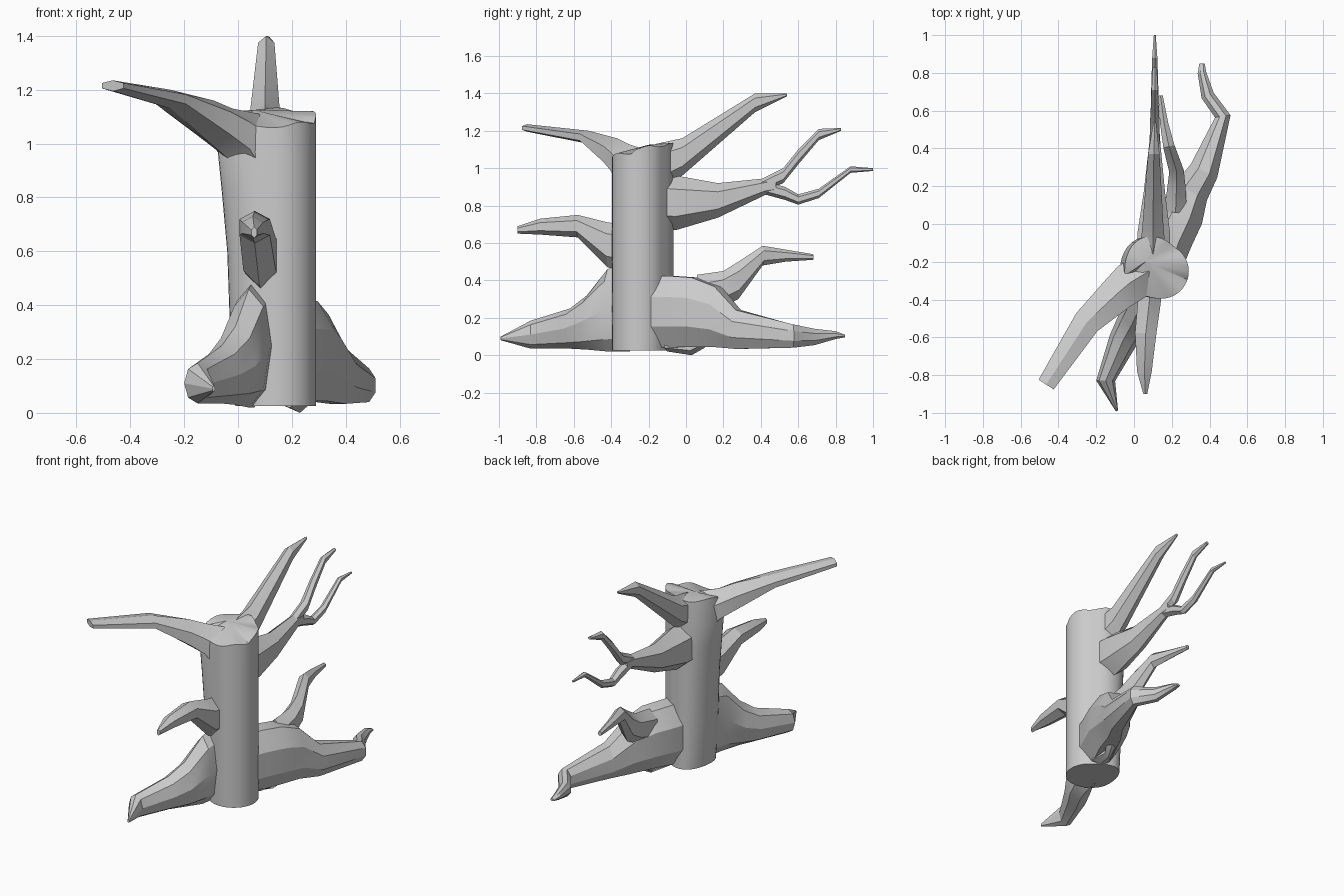
import bpy, bmesh, math
from mathutils import Vector


def finish(bm, name, angle):
    bmesh.ops.recalc_face_normals(bm, faces=bm.faces)
    me = bpy.data.meshes.new(name)
    bm.to_mesh(me)
    bm.free()
    ob = bpy.data.objects.new(name, me)
    bpy.context.collection.objects.link(ob)
    bpy.ops.object.select_all(action='DESELECT')
    ob.select_set(True)
    bpy.context.view_layer.objects.active = ob
    bpy.ops.object.shade_smooth_by_angle(angle=math.radians(angle))
    return ob


def bridge(bm, rings):
    for a, b in zip(rings, rings[1:]):
        n = len(a)
        for i in range(n):
            bm.faces.new((a[i], a[(i + 1) % n], b[(i + 1) % n], b[i]))


def limb(name, sections, sides=6, turn=0.0, angle=22):
    """Loft upright polygons; section = x, y, z bottom, z top, half width."""
    bm = bmesh.new()
    pts = [Vector((s[0], s[1], 0)) for s in sections]
    rings = []
    for k, (x, y, lo, hi, hw) in enumerate(sections):
        t = Vector((0, 0, 0))
        if k > 0:
            t += (pts[k] - pts[k - 1]).normalized()
        if k < len(pts) - 1:
            t += (pts[k + 1] - pts[k]).normalized()
        t.normalize()
        side = Vector((t.y, -t.x, 0))
        ring = []
        for i in range(sides):
            a = 2 * math.pi * (i + turn) / sides + math.pi / 2
            p = pts[k] + side * hw * math.cos(a)
            p.z = (lo + hi) / 2 + (hi - lo) / 2 * math.sin(a)
            ring.append(bm.verts.new(p))
        rings.append(ring)
    bridge(bm, rings)
    bm.faces.new(rings[0])
    bm.faces.new(rings[-1])
    return finish(bm, name, angle)


# Trunk: round on the right, pulled out on the left and back, with a broken rim
bm = bmesh.new()
N, R, cx, cy = 40, 0.145, 0.145, -0.25
rings = []
for z, pull in ((0.025, 0.01), (0.32, 0.03), (0.6, 0.04), (0.82, 0.06), (0.97, 0.075), (None, 0.05)):
    ring = []
    for i in range(N):
        a = 2 * math.pi * i / N
        c, s = math.cos(a), math.sin(a)
        left = max(0, -c)
        back = max(0, s) * max(0, 0.5 - c)
        top = 1.105 + 0.022 * s + 0.008 * math.sin(5 * a)
        if s < -0.3:
            top -= 0.015 + 0.02 * left
        ring.append(bm.verts.new((cx + R * c - pull * left, cy + R * s + 0.06 * back,
                                  top if z is None else z)))
    rings.append(ring)
bridge(bm, rings)
bm.faces.new(rings[0])
hub = bm.verts.new((0.06, -0.2, 1.125))
for i in range(N):
    bm.faces.new((rings[-1][i], rings[-1][(i + 1) % N], hub))
finish(bm, "trunk", 35)

# Upper left branch reaching forward
limb("upper_left_branch", [
    (0.08, -0.25, 0.75, 1.11, 0.12), (-0.02, -0.31, 0.93, 1.13, 0.125),
    (-0.09, -0.37, 0.99, 1.16, 0.11), (-0.25, -0.52, 1.13, 1.20, 0.085),
    (-0.465, -0.85, 1.195, 1.235, 0.055)])

# Top branch reaching back
limb("top_back_branch", [
    (0.10, -0.16, 0.88, 1.13, 0.08), (0.10, -0.02, 0.96, 1.16, 0.065),
    (0.105, 0.37, 1.30, 1.40, 0.035), (0.11, 0.54, 1.385, 1.40, 0.008)])

# Middle back branch with two twigs
limb("middle_back_branch", [
    (0.10, -0.16, 0.67, 0.97, 0.10), (0.105, -0.05, 0.67, 0.96, 0.10),
    (0.108, 0.17, 0.735, 0.92, 0.065), (0.11, 0.42, 0.855, 0.945, 0.035),
    (0.11, 0.48, 0.87, 0.94, 0.03)])
limb("upper_twig", [
    (0.11, 0.40, 0.87, 0.94, 0.03), (0.11, 0.52, 0.92, 1.0, 0.03),
    (0.11, 0.60, 1.02, 1.10, 0.025), (0.11, 0.71, 1.15, 1.21, 0.02),
    (0.11, 0.83, 1.20, 1.215, 0.012)])
limb("lower_twig", [
    (0.11, 0.42, 0.86, 0.93, 0.03), (0.11, 0.53, 0.83, 0.90, 0.03),
    (0.11, 0.60, 0.805, 0.86, 0.025), (0.11, 0.71, 0.84, 0.89, 0.022),
    (0.11, 0.88, 0.975, 1.01, 0.016), (0.11, 1.0, 0.985, 1.0, 0.006)])

# Front stub branch
limb("front_branch", [
    (0.09, -0.33, 0.45, 0.70, 0.07), (0.08, -0.42, 0.47, 0.71, 0.07),
    (0.062, -0.58, 0.63, 0.75, 0.065), (0.055, -0.78, 0.645, 0.73, 0.045),
    (0.06, -0.90, 0.65, 0.69, 0.012)])

# Front left root
limb("front_root", [
    (0.06, -0.30, 0.02, 0.50, 0.08), (0.04, -0.42, 0.02, 0.46, 0.08),
    (-0.01, -0.53, 0.03, 0.32, 0.085), (-0.06, -0.62, 0.035, 0.25, 0.075),
    (-0.15, -0.83, 0.035, 0.185, 0.05), (-0.09, -0.99, 0.08, 0.10, 0.006)], sides=8)

# Back right root with a raised offshoot and a small toe
limb("back_root", [
    (0.16, -0.18, 0.025, 0.44, 0.12), (0.19, -0.08, 0.025, 0.44, 0.13),
    (0.25, 0.05, 0.03, 0.43, 0.13), (0.30, 0.17, 0.03, 0.38, 0.105),
    (0.37, 0.28, 0.025, 0.25, 0.085), (0.47, 0.57, 0.035, 0.17, 0.045),
    (0.39, 0.68, 0.05, 0.145, 0.038), (0.36, 0.80, 0.085, 0.13, 0.025),
    (0.36, 0.85, 0.095, 0.11, 0.015)], sides=8, turn=0.5)
limb("root_offshoot", [
    (0.22, 0.06, 0.22, 0.43, 0.07), (0.225, 0.20, 0.26, 0.45, 0.055),
    (0.225, 0.28, 0.30, 0.50, 0.045), (0.185, 0.41, 0.48, 0.585, 0.035),
    (0.16, 0.53, 0.50, 0.565, 0.025), (0.14, 0.68, 0.51, 0.54, 0.014)])
limb("root_toe", [
    (0.19, -0.10, 0.02, 0.10, 0.06), (0.23, 0.03, 0.0, 0.10, 0.025),
    (0.26, 0.10, 0.04, 0.10, 0.04)])
